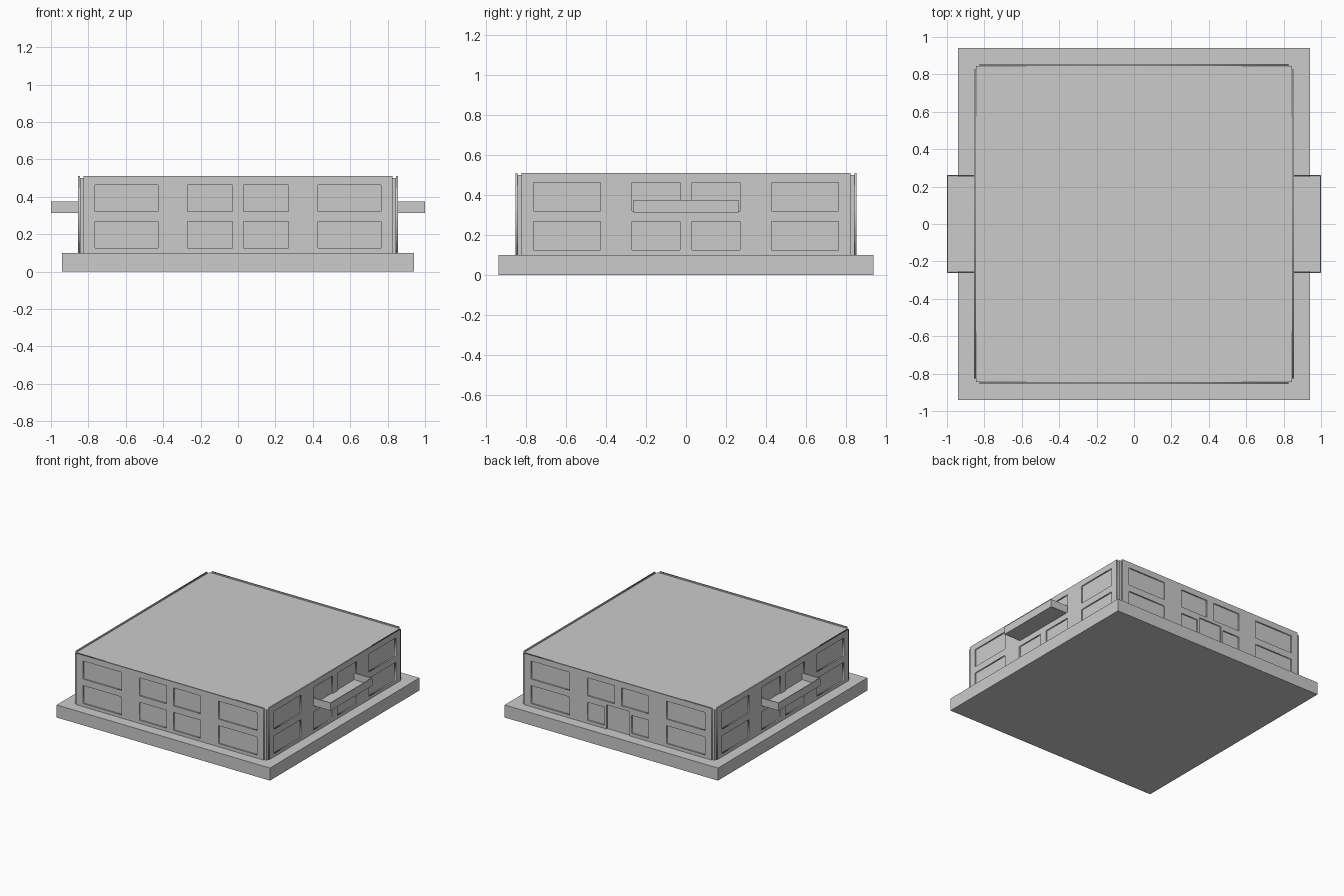
import bpy
from math import pi
from mathutils import Matrix

cube = bpy.data.objects.get("Cube")
if cube:
    bpy.data.objects.remove(cube, do_unlink=True)

grey = bpy.data.materials.new("plain_grey")
grey.use_nodes = True
colour = (0.6, 0.6, 0.6, 1)
grey.diffuse_color = colour
grey.node_tree.nodes["Principled BSDF"].inputs["Base Color"].default_value = colour


def box(name, x, y, z):
    """Axis-aligned box from three (low, high) ranges."""
    bpy.ops.mesh.primitive_cube_add(size=1)
    obj = bpy.context.object
    obj.name = name
    ranges = (x, y, z)
    centre = Matrix.Translation([(a + b) / 2 for a, b in ranges])
    size = Matrix.Diagonal([b - a for a, b in ranges] + [1])
    obj.data.transform(centre @ size)
    obj.data.materials.append(grey)
    return obj


def rectangle(x0, x1, z0, z1):
    return [(x0, z0), (x1, z0), (x1, z1), (x0, z1)]


def wall(name, outline, holes, turn):
    """Thin wall panel with window holes, turned to face one side."""
    curve = bpy.data.curves.new(name, "CURVE")
    curve.dimensions = "2D"
    curve.fill_mode = "BOTH"
    curve.extrude = WALL / 2
    for loop in [outline] + holes:
        spline = curve.splines.new("POLY")
        spline.points.add(len(loop) - 1)
        for point, (u, v) in zip(spline.points, loop):
            point.co = (u, v, 0, 1)
        spline.use_cyclic_u = True
    helper = bpy.data.objects.new(name + "_outline", curve)
    bpy.context.collection.objects.link(helper)
    bpy.context.view_layer.update()
    depsgraph = bpy.context.evaluated_depsgraph_get()
    mesh = bpy.data.meshes.new_from_object(helper.evaluated_get(depsgraph))
    bpy.data.objects.remove(helper, do_unlink=True)
    mesh.transform(Matrix.Rotation(turn, 4, "Z")
                   @ Matrix.Translation((0, -HALF + WALL / 2, 0))
                   @ Matrix.Rotation(pi / 2, 4, "X"))
    mesh.materials.clear()
    mesh.materials.append(grey)
    obj = bpy.data.objects.new(name, mesh)
    bpy.context.collection.objects.link(obj)


HALF, WALL, SPAN = 0.855, 0.01, 0.825
FLOOR, TOP = 0.1, 0.51
CORE = HALF - WALL

# Ground slab and building core, whose top is the sunken roof
box("base_slab", (-0.94, 0.94), (-0.94, 0.94), (0, FLOOR))
box("building_core", (-CORE, CORE), (-CORE, CORE), (FLOOR, 0.5))

# Window layout shared by all four sides
columns = [(-0.765, -0.428), (-0.27, -0.03), (0.03, 0.27), (0.428, 0.765)]
lower, upper = (0.125, 0.268), (0.32, 0.463)
windows = [rectangle(*c, *row) for c in columns for row in (lower, upper)]
plain = rectangle(-SPAN, SPAN, FLOOR, TOP)

# The back has a doorway with narrow sidelights in place of the lower middle windows
door = [(-0.1, FLOOR), (-0.1, 0.293), (0.1, 0.293), (0.1, FLOOR)]
back_outline = plain[:1] + door + plain[1:]
back_windows = [rectangle(*c, *upper) for c in columns]
back_windows += [rectangle(*c, *lower)
                 for c in (columns[0], (-0.27, -0.12), (0.12, 0.27), columns[3])]

wall("front_wall", plain, windows, 0)
wall("left_wall", plain, windows, pi / 2)
wall("back_wall", back_outline, back_windows, pi)
wall("right_wall", plain, windows, -pi / 2)

# Open-topped balcony on each side
for side, sign in (("left", 1), ("right", -1)):
    def across(a, b):
        return tuple(sorted((sign * a, sign * b)))
    z = (0.313, 0.375)
    box(side + "_balcony_floor", across(CORE, 0.995), (-0.255, 0.255), (0.313, 0.322))
    box(side + "_balcony_front", across(0.994, 1), (-0.262, 0.262), z)
    for end, y in (("near", (-0.262, -0.256)), ("far", (0.256, 0.262))):
        box(side + "_balcony_" + end + "_end", across(CORE, 0.994), y, z)
